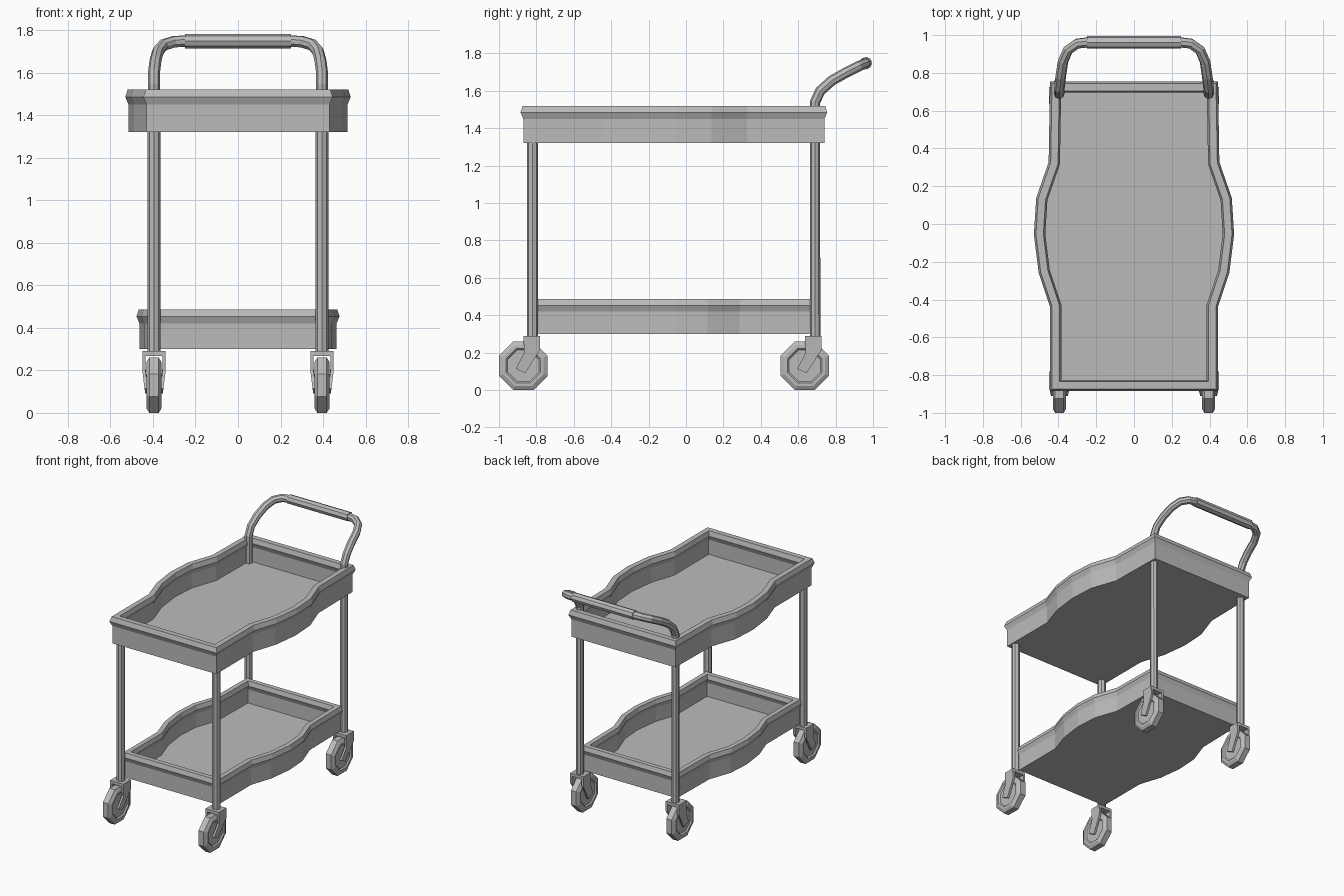
import bpy, bmesh, math
from mathutils import Vector

cube = bpy.data.objects.get("Cube")
if cube:
    bpy.data.objects.remove(cube, do_unlink=True)

GREY = (0.5, 0.5, 0.5, 1.0)
mat = bpy.data.materials.new("plain grey")
mat.use_nodes = True
mat.diffuse_color = GREY
mat.node_tree.nodes["Principled BSDF"].inputs["Base Color"].default_value = GREY


def add_object(name, data):
    obj = bpy.data.objects.new(name, data)
    data.materials.append(mat)
    bpy.context.collection.objects.link(obj)
    return obj


def finish(name, bm):
    bmesh.ops.recalc_face_normals(bm, faces=bm.faces)
    mesh = bpy.data.meshes.new(name)
    bm.to_mesh(mesh)
    bm.free()
    return add_object(name, mesh)


def loft(bm, rings):
    """Join closed rings of points with quads and cap both ends."""
    rows = [[bm.verts.new(p) for p in ring] for ring in rings]
    n = len(rows[0])
    for a, b in zip(rows, rows[1:]):
        for i in range(n):
            j = (i + 1) % n
            bm.faces.new((a[i], a[j], b[j], b[i]))
    bm.faces.new(rows[0][::-1])
    bm.faces.new(rows[-1])


def offset(outline, d):
    """Move a counter-clockwise outline outward by d with mitred corners."""
    result = []
    for i, p in enumerate(outline):
        e1 = (p - outline[i - 1]).normalized()
        e2 = (outline[(i + 1) % len(outline)] - p).normalized()
        n1, n2 = Vector((e1.y, -e1.x)), Vector((e2.y, -e2.x))
        result.append(p + (n1 + n2) * (d / (1 + n1.dot(n2))))
    return result


def tube(name, points, radius):
    curve = bpy.data.curves.new(name, "CURVE")
    curve.dimensions = "3D"
    curve.bevel_depth = radius
    curve.bevel_resolution = 2
    curve.use_fill_caps = True
    spline = curve.splines.new("POLY")
    spline.points.add(len(points) - 1)
    for sp, p in zip(spline.points, points):
        sp.co = (*p, 1)
    spline.use_smooth = False
    return add_object(name, curve)


# Trays: bulging outline swept through a wall, flared rim and floor profile
side = [(0.43, -0.87), (0.43, -0.435), (0.49, -0.255), (0.515, -0.055),
        (0.503, 0.135), (0.437, 0.325), (0.43, 0.74)]
outline = [Vector(p) for p in side] + [Vector((-x, y)) for x, y in reversed(side)]
wall = [(0, 0), (0, 0.13), (0.015, 0.165), (0.004, 0.2), (-0.035, 0.2),
        (-0.045, 0.165), (-0.03, 0.13), (-0.03, 0.02)]


def tray(name, z, scale, height):
    bm = bmesh.new()
    mid = -0.065
    loft(bm, [[(p.x * scale, mid + (p.y - mid) * scale, z + h * height)
               for p in offset(outline, d)] for d, h in wall])
    finish(name, bm)


tray("top_tray", 1.32, 1.0, 1.0)
tray("bottom_tray", 0.3, 0.9, 0.93)

# Rear legs run up into the push handle
LEG_X, FRONT_Y, REAR_Y = 0.395, -0.82, 0.69
half = [(LEG_X, REAR_Y, 0.28), (LEG_X, REAR_Y, 1.54), (LEG_X, 0.718, 1.6),
        (0.388, 0.78, 1.655), (0.376, 0.86, 1.7), (0.35, 0.92, 1.73),
        (0.3, 0.955, 1.745), (0.24, 0.962, 1.748)]
tube("rear_legs_and_handle", half + [(-x, y, z) for x, y, z in reversed(half)], 0.028)
tube("handle_grip", [(0.25, 0.962, 1.748), (-0.25, 0.962, 1.748)], 0.034)

# Casters: fork plates, bridge and octagonal wheel
fork = [(-0.05, 0.29), (-0.045, 0.2), (-0.09, 0.115), (-0.04, 0.09),
        (0.04, 0.215), (0.04, 0.29)]
wheel_profile = [(-0.026, 0.075), (-0.026, 0.09), (-0.035, 0.1), (-0.035, 0.118),
                 (-0.022, 0.141)]
wheel_profile += [(-x, r) for x, r in reversed(wheel_profile)]


def caster(name, x, y):
    bm = bmesh.new()
    for s in (-1, 1):
        def pull(z):
            return 0.014 * max(0, 0.19 - z) / 0.1
        loft(bm, [[(x + s * (w - pull(z)), y + dy, z) for dy, z in fork]
                  for w in (0.04, 0.055)])
    loft(bm, [[(x + sx * 0.055, y + dy, z) for sx, dy in
               ((-1, -0.05), (1, -0.05), (1, 0.04), (-1, 0.04))]
              for z in (0.268, 0.29)])
    finish(name + "_fork", bm)

    bm = bmesh.new()
    angles = [math.radians(22.5 + 45 * i) for i in range(8)]
    loft(bm, [[(x + w, y - 0.05 + r * math.cos(a), 0.13 + r * math.sin(a))
               for a in angles] for w, r in wheel_profile])
    finish(name + "_wheel", bm)


for label, s in (("left", 1), ("right", -1)):
    tube("front_leg_" + label, [(s * LEG_X, FRONT_Y, 0.28), (s * LEG_X, FRONT_Y, 1.33)], 0.03)
    caster("front_" + label, s * LEG_X, FRONT_Y)
    caster("rear_" + label, s * LEG_X, REAR_Y - 0.005)
